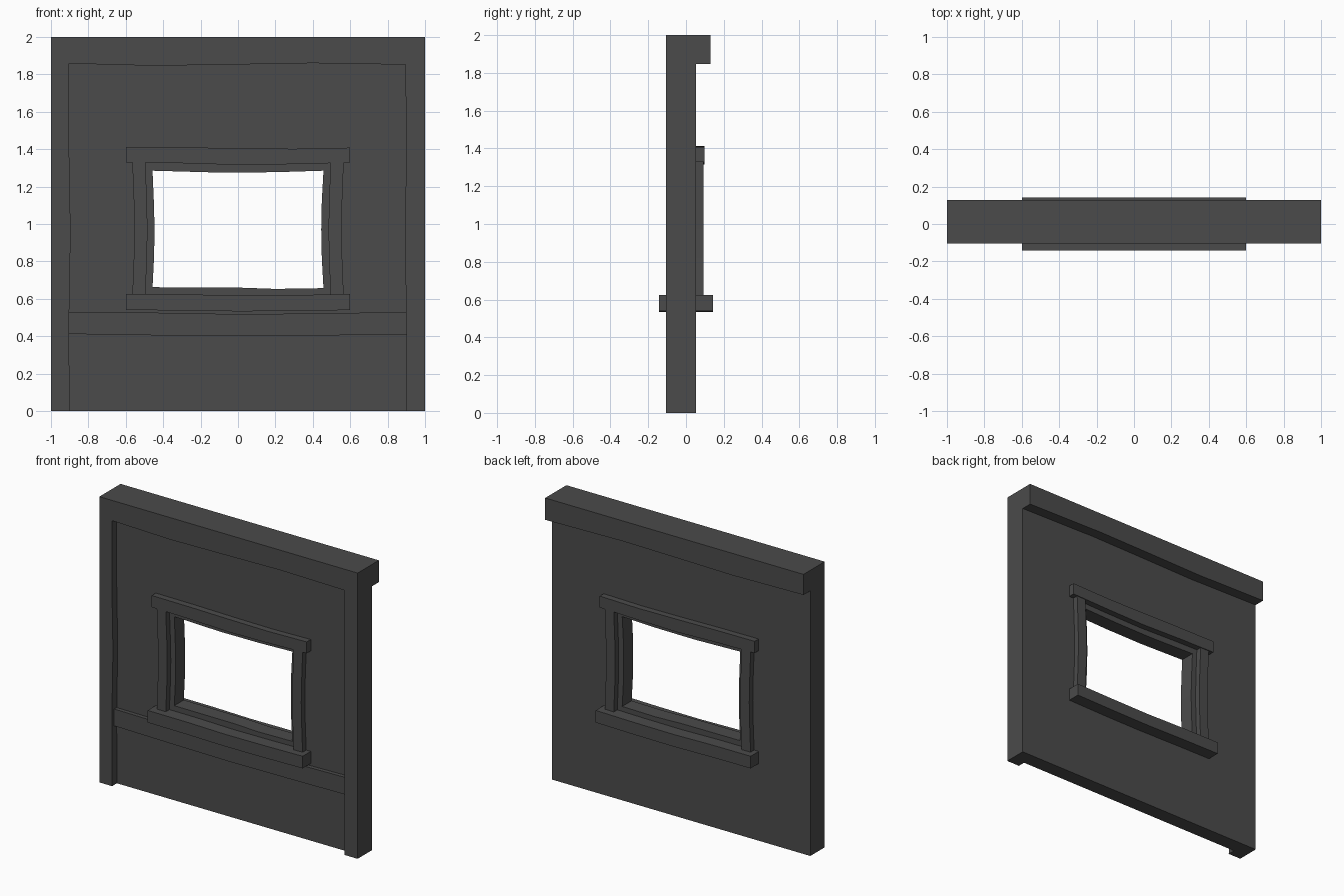
import bpy, bmesh

if "Cube" in bpy.data.objects:
    bpy.data.objects.remove(bpy.data.objects["Cube"])

# Dark charcoal shared by every part
charcoal = bpy.data.materials.new("charcoal")
charcoal.diffuse_color = (0.07, 0.07, 0.07, 1)
charcoal.use_nodes = True
charcoal.node_tree.nodes["Principled BSDF"].inputs["Base Color"].default_value = charcoal.diffuse_color


def prism(name, pts, y0, y1):
    """Extrude an x-z outline along y into a closed solid."""
    bm = bmesh.new()
    face = bm.faces.new([bm.verts.new((x, y0, z)) for x, z in pts])
    ext = bmesh.ops.extrude_face_region(bm, geom=[face])
    verts = [g for g in ext["geom"] if isinstance(g, bmesh.types.BMVert)]
    bmesh.ops.translate(bm, verts=verts, vec=(0, y1 - y0, 0))
    bmesh.ops.recalc_face_normals(bm, faces=bm.faces)
    me = bpy.data.meshes.new(name)
    bm.to_mesh(me)
    bm.free()
    me.materials.append(charcoal)
    ob = bpy.data.objects.new(name, me)
    bpy.context.scene.collection.objects.link(ob)
    return ob


def bar(name, x0, x1, bottom, top, y0, y1):
    """Horizontal beam whose hand-hewn edges pass through the given heights."""
    def row(zs):
        n = len(zs) - 1
        return [(x0 + (x1 - x0) * i / n, z) for i, z in enumerate(zs)]
    return prism(name, row(bottom) + row(top)[::-1], y0, y1)


def carve(ob, cutters):
    """Cut every cutter out of the object, then discard the cutters."""
    for c in cutters:
        c.hide_render = True
        m = ob.modifiers.new("cut", 'BOOLEAN')
        m.operation, m.solver, m.object = 'DIFFERENCE', 'EXACT', c
    bpy.context.view_layer.update()
    me = bpy.data.meshes.new_from_object(
        ob.evaluated_get(bpy.context.evaluated_depsgraph_get()))
    ob.modifiers.clear()
    ob.data = me
    for c in cutters:
        bpy.data.objects.remove(c)


# Wall with posts and top beam, carved from one slab
wall = prism("wall", [(-1, 0), (1, 0), (1, 2), (-1, 2)], -0.105, 0.129)
front_recess = prism("front_recess", [
    (-0.9, -0.5), (0.9, -0.5), (0.9, 0.45), (0.893, 0.95), (0.9, 1.4),
    (0.895, 1.852), (0.4, 1.86), (0, 1.853), (-0.45, 1.846), (-0.903, 1.858),
    (-0.903, 1.4), (-0.895, 0.95), (-0.903, 0.5)], -0.5, -0.052)
back_recess = prism("back_recess", [
    (-1.5, -0.5), (1.5, -0.5), (1.5, 1.847), (1, 1.847), (0.4, 1.858),
    (0, 1.853), (-0.45, 1.846), (-1, 1.856), (-1.5, 1.856)], 0.053, 0.5)
opening = prism("opening", [
    (-0.457, 0.662), (0, 0.66), (0.2, 0.653), (0.457, 0.657),
    (0.448, 0.82), (0.445, 0.97), (0.448, 1.12), (0.457, 1.285),
    (0.2, 1.277), (-0.1, 1.275), (-0.457, 1.285),
    (-0.45, 1.12), (-0.446, 0.97), (-0.449, 0.82)], -0.5, 0.5)
carve(wall, [front_recess, back_recess, opening])

# Rail across the front between the posts
bar("rail", -0.905, 0.905, [0.412, 0.405, 0.4, 0.404, 0.41],
    [0.53, 0.526, 0.518, 0.522, 0.53], -0.08, -0.05)

# Window trim on both faces of the wall
for side, s in (("front", -1), ("back", 1)):
    bar(side + "_lintel", -0.6, 0.6, [1.33, 1.325, 1.316, 1.32, 1.328],
        [1.412, 1.41, 1.405, 1.402, 1.408], s * 0.05, s * 0.097)
    bar(side + "_sill", -0.6, 0.6, [0.54, 0.538, 0.533, 0.535, 0.54],
        [0.625, 0.624, 0.618, 0.62, 0.625], s * 0.05, s * 0.142)
    for hand, h in (("left", -1), ("right", 1)):
        prism(f"{side}_{hand}_jamb", [
            (h * x, z) for x, z in (
                (0.565, 0.615), (0.557, 0.82), (0.554, 0.97), (0.557, 1.12),
                (0.565, 1.328), (0.495, 1.328), (0.487, 1.12),
                (0.484, 0.97), (0.487, 0.82), (0.495, 0.615))],
            s * 0.05, s * 0.092)
